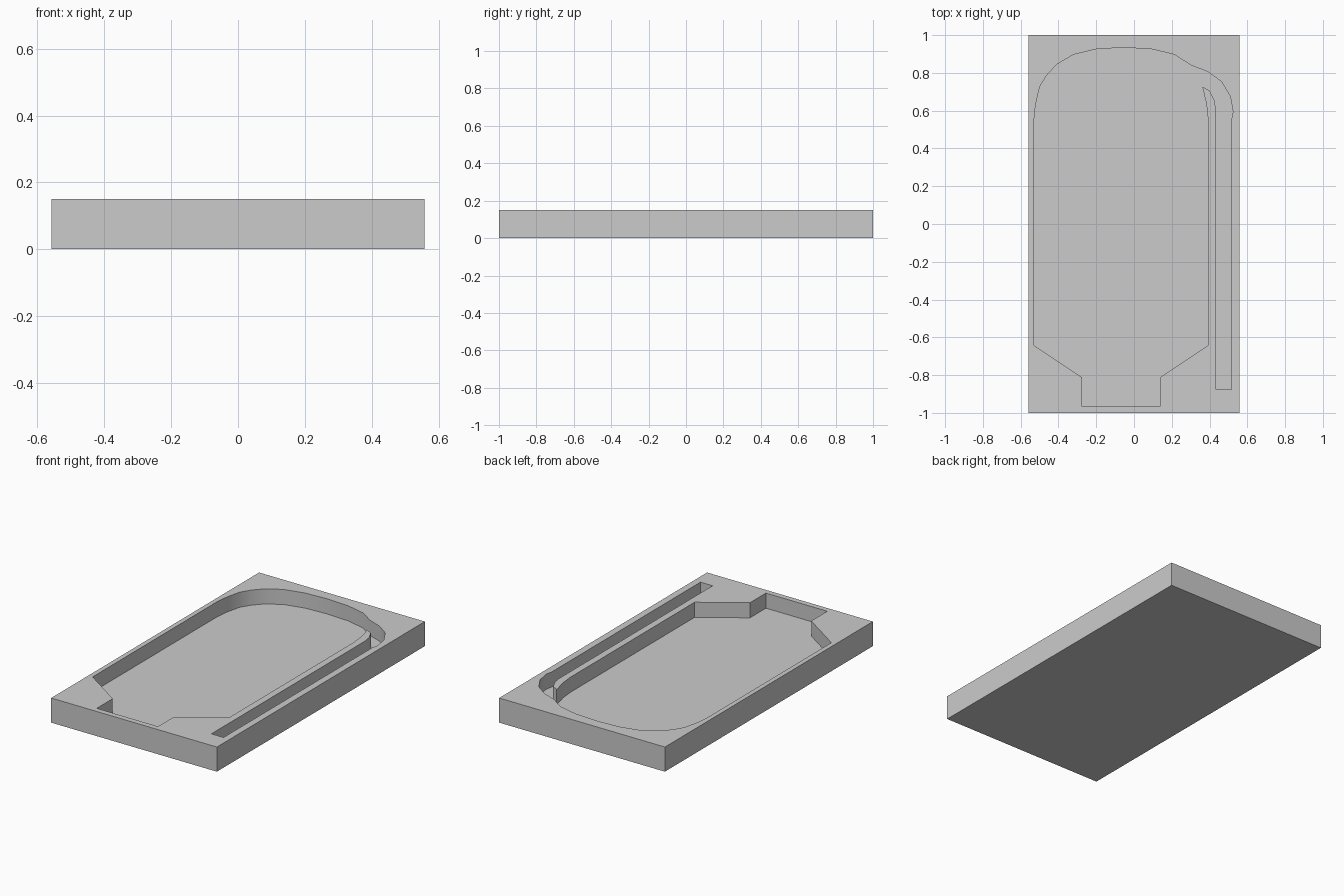
import bpy, bmesh, math

if "Cube" in bpy.data.objects:
    bpy.data.objects.remove(bpy.data.objects["Cube"])

HALF_X, HALF_Y, HEIGHT = 0.558, 1.0, 0.15
FLOOR = 0.058          # height of the recessed floor
AXIS = -0.0685         # centre line of the main recess


def mirror(points):
    """Reflect points across the recess centre line, in reversed order."""
    return [(2 * AXIS - x, y) for x, y in reversed(points)]


def prism(name, outline, z0, z1):
    bm = bmesh.new()
    base = bm.faces.new([bm.verts.new((x, y, z0)) for x, y in outline])
    out = bmesh.ops.extrude_face_region(bm, geom=[base])
    top = [v for v in out["geom"] if isinstance(v, bmesh.types.BMVert)]
    bmesh.ops.translate(bm, verts=top, vec=(0, 0, z1 - z0))
    bmesh.ops.recalc_face_normals(bm, faces=bm.faces)
    me = bpy.data.meshes.new(name)
    bm.to_mesh(me)
    bm.free()
    ob = bpy.data.objects.new(name, me)
    bpy.context.collection.objects.link(ob)
    return ob


# Rectangular slab
slab = prism("tray", [(-HALF_X, -HALF_Y), (HALF_X, -HALF_Y),
                      (HALF_X, HALF_Y), (-HALF_X, HALF_Y)], 0, HEIGHT)

# Recess outline: necked lower end, straight sides, domed upper end
lower_right = [(0.138, -0.966), (0.138, -0.812), (0.392, -0.643)]
side_right = [(0.392, 0.553), (0.384, 0.632), (0.362, 0.727)]
# Narrow side channel that branches off the dome
channel = [(0.400, 0.706), (0.426, 0.653), (0.434, 0.606), (0.434, -0.876),
           (0.516, -0.876), (0.516, 0.553), (0.524, 0.595), (0.510, 0.675),
           (0.463, 0.754), (0.389, 0.807)]
dome_right = [(0.304, 0.839), (0.214, 0.897), (0.093, 0.926)]
dome_left = [(-0.055, 0.934), (-0.198, 0.926), (-0.320, 0.897),
             (-0.410, 0.844), (-0.463, 0.786)]

outline = (lower_right + side_right + channel + dome_right + dome_left
           + mirror(side_right) + mirror(lower_right))
cutter = prism("recess_cutter", outline, FLOOR, HEIGHT + 0.1)
cutter.hide_render = True

# Cut the recess
mod = slab.modifiers.new("recess", 'BOOLEAN')
mod.operation = 'DIFFERENCE'
mod.solver = 'EXACT'
mod.object = cutter
bpy.context.view_layer.objects.active = slab
slab.select_set(True)
bpy.ops.object.modifier_apply(modifier=mod.name)
bpy.data.objects.remove(cutter)

# Smooth curved walls, sharp edges elsewhere
bpy.ops.object.shade_smooth_by_angle(angle=math.radians(30))
